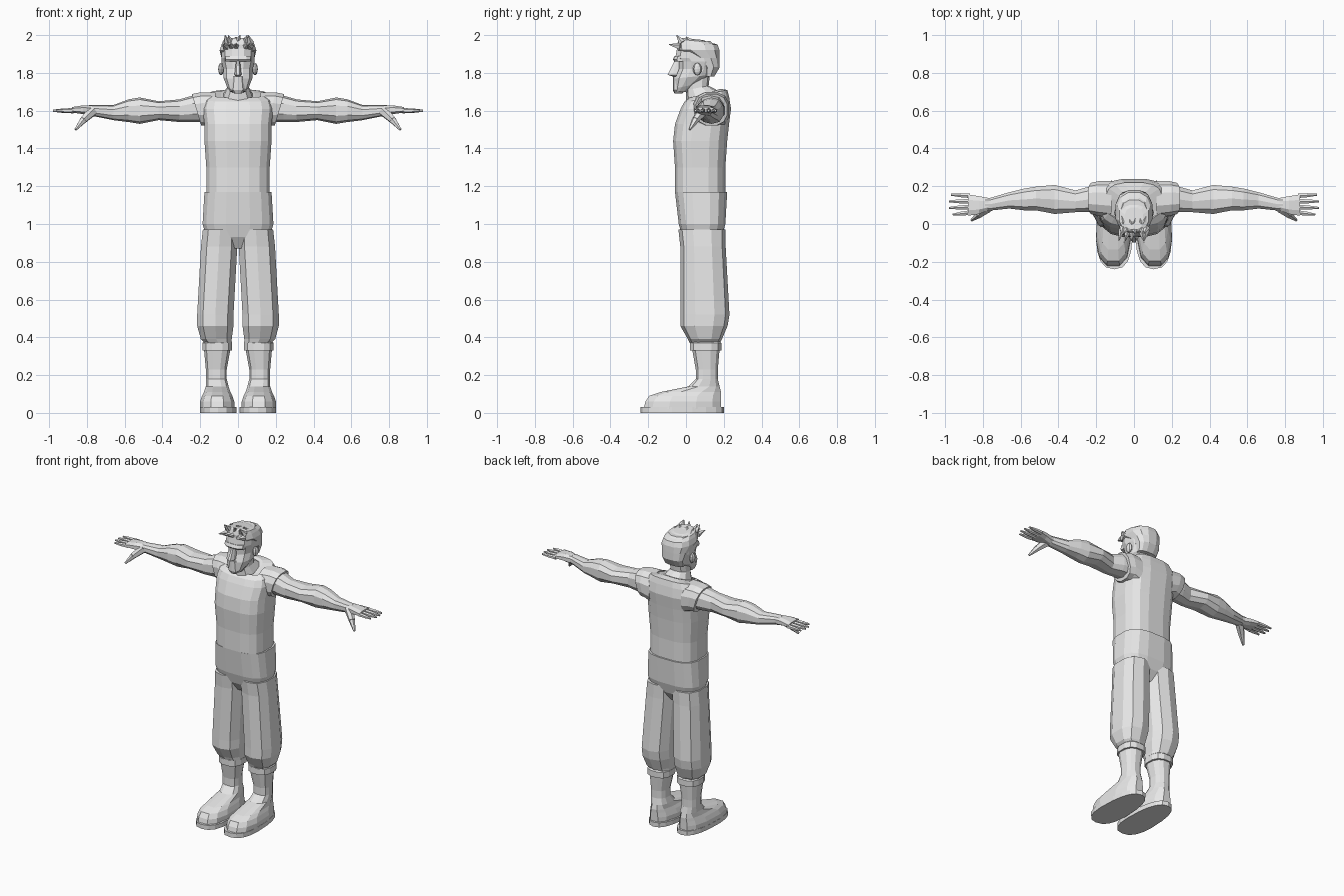
import bpy, bmesh, math, random
from mathutils import Vector, Matrix

default_cube = bpy.data.objects.get("Cube")
if default_cube:
    bpy.data.objects.remove(default_cube, do_unlink=True)

clay = bpy.data.materials.new("light_grey")
clay.use_nodes = True
clay.diffuse_color = (.8, .8, .8, 1)
clay.node_tree.nodes["Principled BSDF"].inputs["Base Color"].default_value = clay.diffuse_color


def finish(name, bm, mirror=False):
    """Turn a bmesh into a flat shaded object, optionally mirrored across x."""
    bmesh.ops.recalc_face_normals(bm, faces=bm.faces)
    mesh = bpy.data.meshes.new(name)
    bm.to_mesh(mesh)
    bm.free()
    mesh.materials.append(clay)
    part = bpy.data.objects.new(name, mesh)
    bpy.context.collection.objects.link(part)
    if mirror:
        part.modifiers.new("mirror", 'MIRROR')


def limb_level(z, inner, outer, front, back, tilt=0):
    """Horizontal cross-section; tilt raises its back and lowers its front."""
    def place(u, v, taper):
        half_depth = (back - front) / 2
        x = (inner + outer) / 2 + u * (outer - inner) / 2 * (1 - taper * v)
        return x, (front + back) / 2 + v * half_depth, z + tilt * v * half_depth
    return place


def level(z, width, front, back, tilt=0):
    """Horizontal cross-section centred on the body, width to either side."""
    return limb_level(z, -width, width, front, back, tilt)


def arm_slice(x, front, back, bottom, top, tilt=0):
    """Upright cross-section across an outstretched arm."""
    def place(u, v, taper):
        half_height = (top - bottom) / 2
        y = (front + back) / 2 + u * (back - front) / 2 * (1 - taper * v)
        return x + tilt * v * half_height, y, (bottom + top) / 2 + v * half_height
    return place


def loft(name, sections, sides=12, power=2.5, taper=0, mirror=False):
    """Skin a row of cross-sections; power squares off the rounded outline."""
    bm = bmesh.new()
    loops = []
    for place in sections:
        loop = []
        for i in range(sides):
            angle = math.tau * (i + .5) / sides
            c, s = math.cos(angle), math.sin(angle)
            u = math.copysign(abs(c) ** (2 / power), c)
            v = math.copysign(abs(s) ** (2 / power), s)
            loop.append(bm.verts.new(place(u, v, taper)))
        loops.append(loop)
    for low, high in zip(loops, loops[1:]):
        for i in range(sides):
            j = (i + 1) % sides
            bm.faces.new((low[i], low[j], high[j], high[i]))
    bm.faces.new(loops[0])
    bm.faces.new(loops[-1])
    finish(name, bm, mirror)


def add_cone(bm, start, end, r_start, r_end, sides=6):
    start, end = Vector(start), Vector(end)
    along = end - start
    turn = along.to_track_quat('Z', 'Y').to_matrix().to_4x4()
    bmesh.ops.create_cone(bm, cap_ends=True, segments=sides, radius1=r_start,
                          radius2=r_end, depth=along.length,
                          matrix=Matrix.Translation((start + end) / 2) @ turn)


# Shirt body with a neckline that dips at the front
loft("shirt", [
    level(z=1.17, width=.17, front=-.06, back=.21),
    level(z=1.3, width=.17, front=-.06, back=.21),
    level(z=1.44, width=.18, front=-.07, back=.22),
    level(z=1.53, width=.18, front=-.06, back=.23),
    level(z=1.61, width=.19, front=-.03, back=.24),
    level(z=1.66, width=.18, front=-.01, back=.23, tilt=.1),
    level(z=1.69, width=.15, front=.02, back=.22, tilt=.2),
    level(z=1.68, width=.09, front=0, back=.18, tilt=.4),
], sides=16, power=3)

# Armholes
loft("shirt_armhole", [
    arm_slice(x=.12, front=.03, back=.23, bottom=1.5, top=1.7),
    arm_slice(x=.18, front=.04, back=.23, bottom=1.52, top=1.7, tilt=.2),
    arm_slice(x=.22, front=.05, back=.22, bottom=1.52, top=1.69, tilt=.3),
], mirror=True)

# Arms, from the shoulder to the wrist
loft("arm", [
    arm_slice(x=.16, front=.06, back=.21, bottom=1.54, top=1.68),
    arm_slice(x=.24, front=.06, back=.2, bottom=1.54, top=1.68),
    arm_slice(x=.31, front=.06, back=.18, bottom=1.54, top=1.66),
    arm_slice(x=.42, front=.05, back=.21, bottom=1.55, top=1.65),
    arm_slice(x=.52, front=.07, back=.2, bottom=1.53, top=1.67),
    arm_slice(x=.58, front=.07, back=.19, bottom=1.54, top=1.66),
    arm_slice(x=.66, front=.08, back=.17, bottom=1.55, top=1.63),
    arm_slice(x=.76, front=.07, back=.14, bottom=1.57, top=1.63),
    arm_slice(x=.79, front=.07, back=.14, bottom=1.58, top=1.63),
], sides=10, mirror=True)

# Hands: flat palm, four fanned fingers and a drooping thumb
loft("palm", [
    arm_slice(x=.77, front=.07, back=.14, bottom=1.57, top=1.63),
    arm_slice(x=.82, front=.05, back=.15, bottom=1.58, top=1.63),
    arm_slice(x=.88, front=.04, back=.16, bottom=1.59, top=1.62),
], sides=8, mirror=True)
fingers = bmesh.new()
for i, length in enumerate((.09, .11, .11, .1)):
    root = Vector((.87, .06 + .03 * i, 1.6))
    tip = root + Vector((length, .01 * (i - 2) / 2, 0))
    middle = root.lerp(tip, .5)
    add_cone(fingers, root, middle, .014, .012)
    add_cone(fingers, middle, tip, .012, .006)
finish("fingers", fingers, True)
thumb = bmesh.new()
thumb_joint = (.82, .05, 1.55)
add_cone(thumb, (.77, .09, 1.6), thumb_joint, .03, .02)
add_cone(thumb, thumb_joint, (.86, .02, 1.5), .02, .007)
finish("thumb", thumb, True)

# Trousers: hips and two baggy legs gathered below the knee
loft("trouser_hips", [
    level(z=.87, width=.05, front=.02, back=.15),
    level(z=.93, width=.17, front=-.02, back=.19),
    level(z=1, width=.19, front=-.04, back=.21),
    level(z=1.17, width=.18, front=-.06, back=.22),
], sides=16, power=3)
loft("trouser_leg", [
    limb_level(z=.37, inner=.03, outer=.18, front=.02, back=.18),
    limb_level(z=.39, inner=.03, outer=.2, front=.01, back=.19),
    limb_level(z=.46, inner=.02, outer=.22, front=-.03, back=.22),
    limb_level(z=.52, inner=.02, outer=.22, front=-.03, back=.23),
    limb_level(z=.88, inner=0, outer=.2, front=-.03, back=.21),
    limb_level(z=.97, inner=0, outer=.19, front=-.04, back=.21),
], sides=10, mirror=True)

# Boots: turned cuff, shaft with foot, and sole
loft("boot_cuff", [
    limb_level(z=.33, inner=.03, outer=.19, front=.02, back=.19),
    limb_level(z=.37, inner=.03, outer=.19, front=.02, back=.19),
    limb_level(z=.38, inner=.04, outer=.18, front=.03, back=.18),
], mirror=True)
loft("boot", [
    limb_level(z=.02, inner=.02, outer=.2, front=-.23, back=.19),
    limb_level(z=.06, inner=.02, outer=.2, front=-.22, back=.19),
    limb_level(z=.09, inner=.03, outer=.19, front=-.2, back=.19),
    limb_level(z=.11, inner=.04, outer=.18, front=-.14, back=.19),
    limb_level(z=.14, inner=.05, outer=.17, front=.01, back=.18),
    limb_level(z=.18, inner=.06, outer=.17, front=.05, back=.17),
    limb_level(z=.23, inner=.06, outer=.17, front=.05, back=.17),
    limb_level(z=.34, inner=.04, outer=.18, front=.03, back=.18),
], taper=.1, mirror=True)
loft("boot_sole", [
    limb_level(z=0, inner=.01, outer=.2, front=-.24, back=.2),
    limb_level(z=.03, inner=.01, outer=.2, front=-.24, back=.2),
], sides=18, taper=.1, mirror=True)

# Neck
loft("neck", [
    level(z=1.62, width=.1, front=.03, back=.2),
    level(z=1.68, width=.08, front=0, back=.17, tilt=.3),
    level(z=1.72, width=.06, front=0, back=.12, tilt=.2),
    level(z=1.82, width=.06, front=0, back=.13),
], sides=10)

# Head, narrower at the chin
loft("head", [
    level(z=1.7, width=.04, front=-.06, back=.01, tilt=-.1),
    level(z=1.73, width=.06, front=-.06, back=.06, tilt=.2),
    level(z=1.78, width=.08, front=-.06, back=.14, tilt=.1),
    level(z=1.82, width=.08, front=-.04, back=.16),
    level(z=1.86, width=.09, front=-.04, back=.17),
    level(z=1.88, width=.09, front=-.06, back=.17),
    level(z=1.93, width=.09, front=-.05, back=.17),
    level(z=1.97, width=.07, front=-.03, back=.13),
])

# Face details
loft("nose", [
    level(z=1.78, width=.01, front=-.07, back=0),
    level(z=1.79, width=.02, front=-.1, back=0),
    level(z=1.87, width=.01, front=-.06, back=0),
], sides=8)
loft("brow", [
    level(z=1.86, width=.07, front=-.06, back=0),
    level(z=1.87, width=.07, front=-.07, back=0),
    level(z=1.89, width=.07, front=-.06, back=0),
], sides=10)
loft("beard", [
    level(z=1.69, width=.02, front=-.06, back=-.02),
    level(z=1.71, width=.04, front=-.07, back=0),
    level(z=1.78, width=.03, front=-.07, back=0),
], sides=10)
ears = bmesh.new()
bmesh.ops.create_uvsphere(ears, u_segments=8, v_segments=6, radius=.03,
                          matrix=Matrix.Translation((.09, .06, 1.82))
                          @ Matrix.Diagonal((.5, .8, 1.1, 1)))
finish("ears", ears, True)

# Hair: a cap set over the skull, with tufts along the fringe and crown
loft("hair_cap", [
    level(z=1.78, width=.07, front=.09, back=.15),
    level(z=1.83, width=.08, front=.08, back=.18),
    level(z=1.88, width=.09, front=.03, back=.18),
    level(z=1.92, width=.1, front=-.05, back=.18),
    level(z=1.95, width=.09, front=-.05, back=.17),
    level(z=1.97, width=.08, front=-.04, back=.13, tilt=-.1),
    level(z=1.98, width=.05, front=-.03, back=.09, tilt=-.1),
])
random.seed(4)
tufts = bmesh.new()
for y, z, lean, rise in ((-.04, 1.95, -.06, 0), (-.03, 1.97, -.03, .03),
                         (.02, 1.97, -.03, .02)):
    for i in range(-2, 3):
        root = Vector((i * .03 + random.uniform(-.01, .01), y + .01, z - .01))
        tip = root + Vector((random.uniform(-.02, .02), lean, rise + .01))
        add_cone(tufts, root, tip, .02, .002, sides=5)
finish("hair_tufts", tufts)
